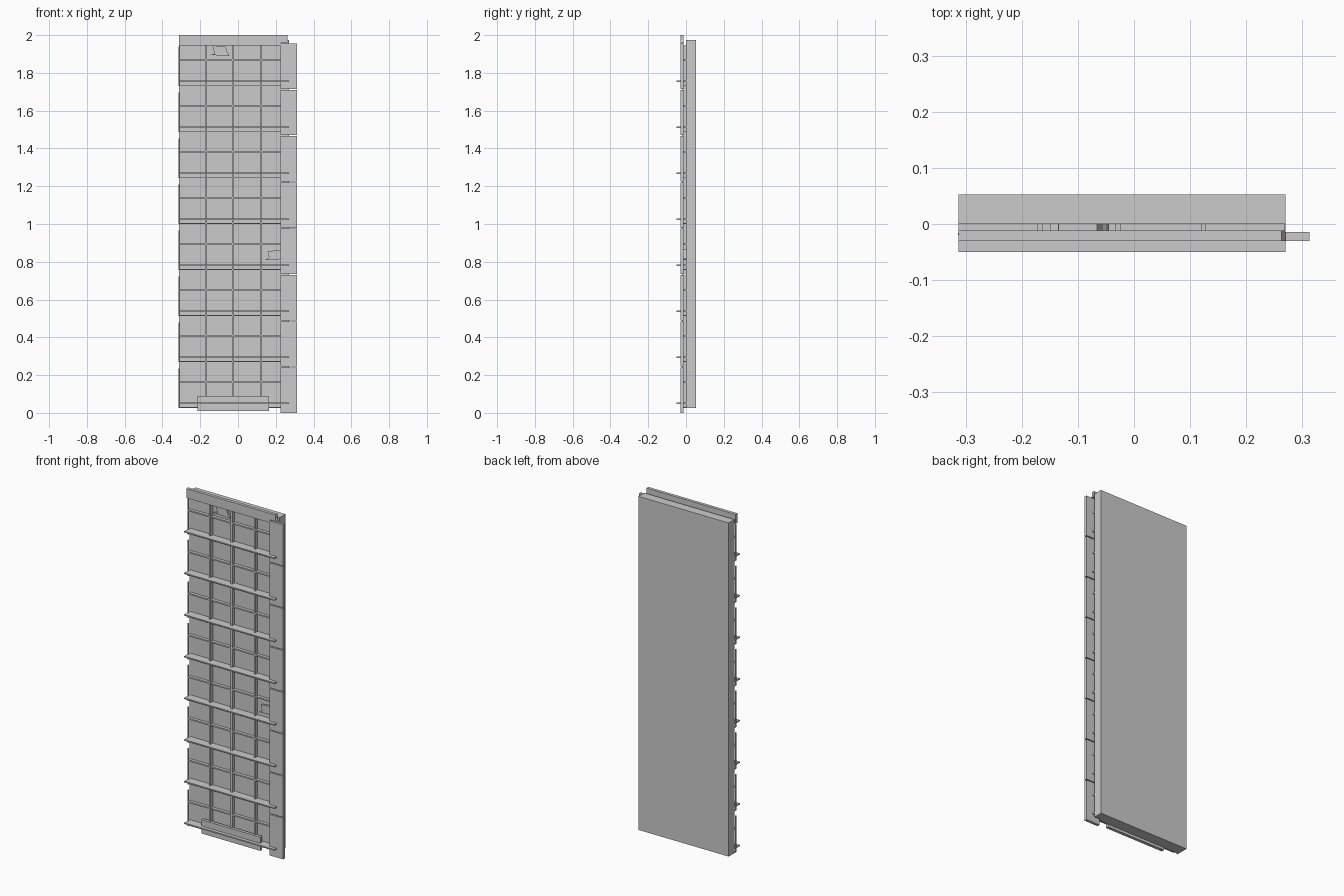
import bpy, bmesh

if "Cube" in bpy.data.objects:
    bpy.data.objects.remove(bpy.data.objects["Cube"])


def add_box(bm, x0, x1, y0, y1, z0, z1):
    vs = [bm.verts.new((x, y, z)) for z in (z0, z1)
          for x, y in ((x0, y0), (x1, y0), (x1, y1), (x0, y1))]
    for f in ((3, 2, 1, 0), (4, 5, 6, 7), (0, 1, 5, 4),
              (1, 2, 6, 5), (2, 3, 7, 6), (3, 0, 4, 7)):
        bm.faces.new([vs[i] for i in f])


def finish(name, bm):
    bmesh.ops.recalc_face_normals(bm, faces=bm.faces)
    mesh = bpy.data.meshes.new(name)
    bm.to_mesh(mesh)
    bm.free()
    obj = bpy.data.objects.new(name, mesh)
    bpy.context.collection.objects.link(obj)
    return obj


def boxes(name, items):
    bm = bmesh.new()
    for b in items:
        add_box(bm, *b)
    return finish(name, bm)


def plate(name, points, y0, y1):
    """Extrude an x-z outline from y0 to y1."""
    bm = bmesh.new()
    face = bm.faces.new([bm.verts.new((x, y0, z)) for x, z in points])
    ext = bmesh.ops.extrude_face_region(bm, geom=[face])
    for v in ext["geom"]:
        if isinstance(v, bmesh.types.BMVert):
            v.co.y = y1
    return finish(name, bm)


L, R = -0.313, 0.27
PITCH = 0.2435
rows = range(8)

# Thick back slab
boxes("slab", [(L, R, 0.0, 0.053, 0.025, 1.975)])

# Top plate with a notched right corner
plate("top_plate", [(L, 1.945), (0.228, 1.945), (0.228, 1.962), (R, 1.962),
                    (0.263, 1.975), (0.263, 2.0), (L, 2.0)], -0.03, -0.012)

# Bottom plate
boxes("bottom_plate", [(-0.215, 0.165, -0.03, -0.012, 0.01, 0.09)])

# Stacked side panels on the right, with narrow gaps
boxes("side_panels", [(0.224, 0.313, -0.03, -0.014, max(0, 0.003 + (i * 0.245) - 0.003),
                       i * 0.245 + 0.24) for i in rows])

# Projecting shelf rails
boxes("rails", [(L, R, -0.05, 0.0, 0.047 + i * PITCH, 0.054 + i * PITCH) for i in rows])

# Thin ledge below each rail
boxes("ledges", [(L, 0.225, -0.014, 0.0, 0.025 + i * PITCH, 0.03 + i * PITCH) for i in rows])

# Horizontal bars midway between rails
boxes("horizontal_bars", [(L, R - 0.002, -0.018, 0.0, 0.16 + i * PITCH, 0.168 + i * PITCH)
                          for i in rows])

# Vertical bars of the lattice
boxes("vertical_bars", [(x - w, x + w, -0.02, 0.0, 0.03, 1.945)
                        for x, w in ((-0.168, 0.005), (-0.028, 0.005), (0.123, 0.004))])

# Segmented edge rods on both sides
bm = bmesh.new()
for x in (-0.310, 0.268):
    for i in rows:
        z = 0.03 + i * PITCH
        res = bmesh.ops.create_cone(bm, cap_ends=True, segments=8, radius1=0.004,
                                    radius2=0.004, depth=0.21)
        bmesh.ops.translate(bm, verts=res["verts"], vec=(x, -0.018, z + 0.1))
finish("edge_rods", bm)

# Two small brackets on the face
plate("upper_bracket", [(-0.15, 1.895), (-0.045, 1.89), (-0.05, 1.9), (-0.055, 1.905),
                        (-0.066, 1.94), (-0.135, 1.945), (-0.125, 1.9)], -0.012, 0.0)
plate("lower_bracket", [(0.145, 0.81), (0.25, 0.815), (0.24, 0.865), (0.156, 0.855),
                        (0.165, 0.82)], -0.012, 0.0)
